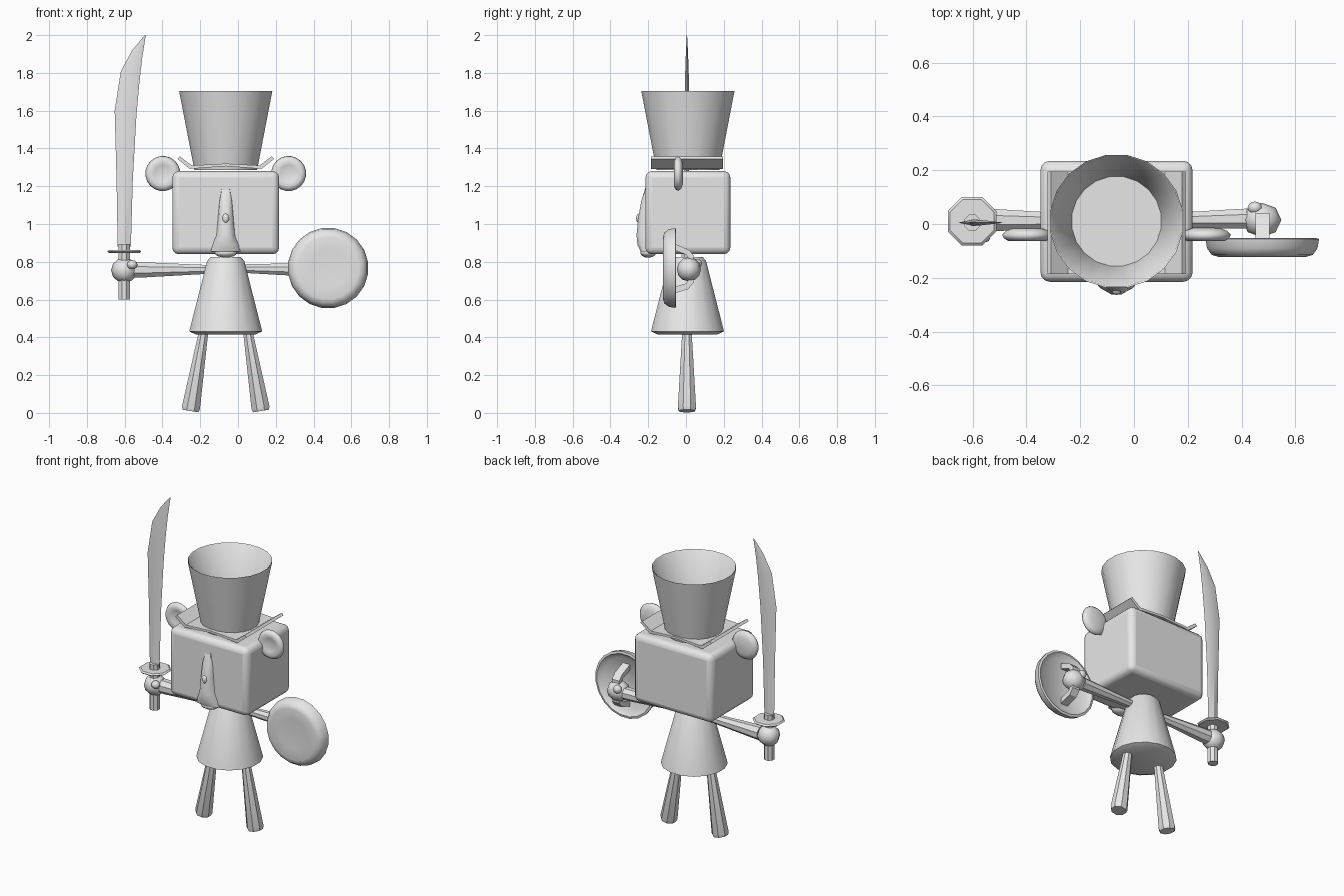
import bpy, bmesh, math
from mathutils import Vector, Matrix

if "Cube" in bpy.data.objects:
    bpy.data.objects.remove(bpy.data.objects["Cube"])

CX, CY = -0.065, 0.005          # body axis
GREY = bpy.data.materials.new("plain grey")
GREY.diffuse_color = (0.8, 0.8, 0.8, 1)
GREY.use_nodes = True
GREY.node_tree.nodes["Principled BSDF"].inputs["Base Color"].default_value = GREY.diffuse_color


def finish(name, bm, angle=40, bevel=0, segments=3):
    bmesh.ops.recalc_face_normals(bm, faces=bm.faces)
    me = bpy.data.meshes.new(name)
    bm.to_mesh(me)
    bm.free()
    ob = bpy.data.objects.new(name, me)
    bpy.context.collection.objects.link(ob)
    me.materials.append(GREY)
    if bevel:
        mod = ob.modifiers.new("bevel", 'BEVEL')
        mod.width, mod.segments = bevel, segments
    bpy.ops.object.select_all(action='DESELECT')
    ob.select_set(True)
    bpy.context.view_layer.objects.active = ob
    bpy.ops.object.shade_smooth_by_angle(angle=math.radians(angle))
    return ob


def loft(bm, rings):
    """Skin equal-length rings of points and cap both ends."""
    vs = [[bm.verts.new(p) for p in r] for r in rings]
    n = len(vs[0])
    for a, b in zip(vs, vs[1:]):
        for i in range(n):
            j = (i + 1) % n
            bm.faces.new((a[i], a[j], b[j], b[i]))
    bm.faces.new(vs[0])
    bm.faces.new(vs[-1])


def tube(name, start, end, profile, sides, angle=40):
    """Round part along start-end; profile holds (fraction, radius)."""
    start, end = Vector(start), Vector(end)
    axis = end - start
    rot = axis.to_track_quat('Z', 'Y')
    rings = []
    for t, r in profile:
        rings.append([start + axis * t + rot @ Vector((r * math.cos(k), r * math.sin(k), 0))
                      for k in (2 * math.pi * (i + 0.5) / sides for i in range(sides))])
    bm = bmesh.new()
    loft(bm, rings)
    return finish(name, bm, angle)


def ball(name, loc, size, u=10, v=8):
    bm = bmesh.new()
    bmesh.ops.create_uvsphere(bm, u_segments=u, v_segments=v, radius=1,
                              matrix=Matrix.Translation(loc) @ Matrix.Diagonal((*size, 1)))
    return finish(name, bm, 70)


def extrude_xz(name, pts, y0, y1):
    bm = bmesh.new()
    loft(bm, [[(x, y, z) for x, z in pts] for y in (y0, y1)])
    return finish(name, bm, 30)


# Head: rounded box
bm = bmesh.new()
bmesh.ops.create_cube(bm, size=1, matrix=Matrix.Translation((CX, 0.01, 1.06)) @
                      Matrix.Diagonal((0.566, 0.45, 0.44, 1)))
finish("head", bm, 60, bevel=0.035)

# Muzzle: narrow ridge that widens toward the mouth
bm = bmesh.new()
rings = []
for z, w, y in [(1.19, 0.02, -0.212), (1.12, 0.03, -0.237), (1.03, 0.036, -0.253),
                (0.94, 0.042, -0.262), (0.89, 0.06, -0.257), (0.855, 0.068, -0.24)]:
    rings.append([(CX + w * 1.3, -0.19, z), (CX + w, (y - 0.22) / 2, z), (CX + w * 0.45, y, z),
                  (CX - w * 0.45, y, z), (CX - w, (y - 0.22) / 2, z), (CX - w * 1.3, -0.19, z)])
loft(bm, rings)
finish("muzzle", bm, 60)
ball("lower_lip", (CX, -0.2, 0.848), (0.062, 0.042, 0.026))
ball("nose", (CX, -0.25, 1.03), (0.018, 0.014, 0.025))

# Ears: flat discs with a shallow dish on the front
for side, label in ((-1, "left"), (1, "right")):
    x = CX + side * 0.333
    tube(label + "_ear", (x, -0.016, 1.267), (x, -0.064, 1.267),
         [(0, 0.055), (0.2, 0.08), (0.5, 0.093), (0.8, 0.086), (1, 0.068), (0.85, 0.045), (0.75, 0.02)],
         20, 80)

# Hat: open flaring crown and a brim with upturned sides
tube("hat_crown", (CX, 0.01, 1.285), (CX, 0.01, 1.705),
     [(0, 0.168), (1, 0.25), (0.99, 0.244), (0.08, 0.168)], 20, 50)
brim = [(0.256, 1.345), (0.19, 1.292), (0, 1.306), (-0.19, 1.292), (-0.256, 1.345),
        (-0.243, 1.358), (-0.18, 1.31), (0, 1.32), (0.18, 1.31), (0.243, 1.358)]
extrude_xz("hat_brim", [(CX + x, z) for x, z in brim], -0.185, 0.195)

# Torso and legs
tube("torso", (CX, 0.008, 0.415), (CX, 0.008, 0.825),
     [(0, 0.16), (0.04, 0.197), (0.95, 0.1), (1, 0.082)], 16)
for side, label in ((-1, "left"), (1, "right")):
    tube(label + "_leg", (CX + side * 0.112, CY, 0.46), (CX + side * 0.187, CY, 0.01),
         [(0, 0.025), (0.96, 0.052), (1, 0.046)], 8)

# Arms and hands
tube("left_arm", (-0.1, 0.01, 0.76), (-0.55, 0.015, 0.757), [(0, 0.022), (0.95, 0.045), (1, 0.045)], 8)
tube("right_arm", (-0.03, 0.01, 0.765), (0.42, 0.02, 0.757), [(0, 0.022), (0.95, 0.04), (1, 0.04)], 8)
ball("left_hand", (-0.602, 0.01, 0.755), (0.07, 0.066, 0.066), 8, 6)
ball("right_hand", (0.475, 0.015, 0.76), (0.073, 0.064, 0.064), 8, 6)
ball("left_thumb", (-0.56, -0.045, 0.785), (0.028, 0.026, 0.024), 8, 6)
ball("right_thumb", (0.45, 0.06, 0.79), (0.028, 0.024, 0.026), 8, 6)

# Sword: grip, octagonal guard and curved blade
tube("sword_grip", (-0.602, 0.005, 0.6), (-0.602, 0.005, 0.895), [(0, 0.032), (1, 0.032)], 8)
tube("sword_guard", (-0.602, 0.01, 0.847), (-0.602, 0.01, 0.863),
     [(0, 0.088), (0.5, 0.098), (1, 0.088)], 8)
bm = bmesh.new()
rings = []
for xl, zl, xr, zr, t in [(-0.637, 0.88, -0.567, 0.88, 0.012), (-0.643, 1.235, -0.557, 1.235, 0.012),
                          (-0.653, 1.6, -0.538, 1.57, 0.012), (-0.62, 1.81, -0.522, 1.75, 0.01),
                          (-0.56, 1.92, -0.507, 1.88, 0.006), (-0.493, 2.0, -0.488, 2.0, 0.001)]:
    xm, zm = (xl + xr) / 2, (zl + zr) / 2
    rings.append([(xl, CY, zl), (xm, CY - t, zm), (xr, CY, zr), (xm, CY + t, zm)])
loft(bm, rings)
finish("sword_blade", bm, 30)

# Shield: shallow round dish facing forward, with a strap behind
tube("shield", (0.477, -0.052, 0.767), (0.477, -0.122, 0.767),
     [(0.35, 0.17), (0, 0.2), (0.05, 0.214), (0.55, 0.208), (0.9, 0.19), (1, 0.165), (0.93, 0.1)], 20, 50)
strap = [(-0.07, 0.9), (0.012, 0.865), (0.04, 0.835), (0.04, 0.69), (0.012, 0.655), (-0.07, 0.63),
         (-0.07, 0.665), (0.0, 0.685), (0.01, 0.7), (0.01, 0.825), (0.0, 0.838), (-0.07, 0.865)]
bm = bmesh.new()
loft(bm, [[(x, y, z) for y, z in strap] for x in (0.452, 0.504)])
finish("shield_strap", bm, 30)
